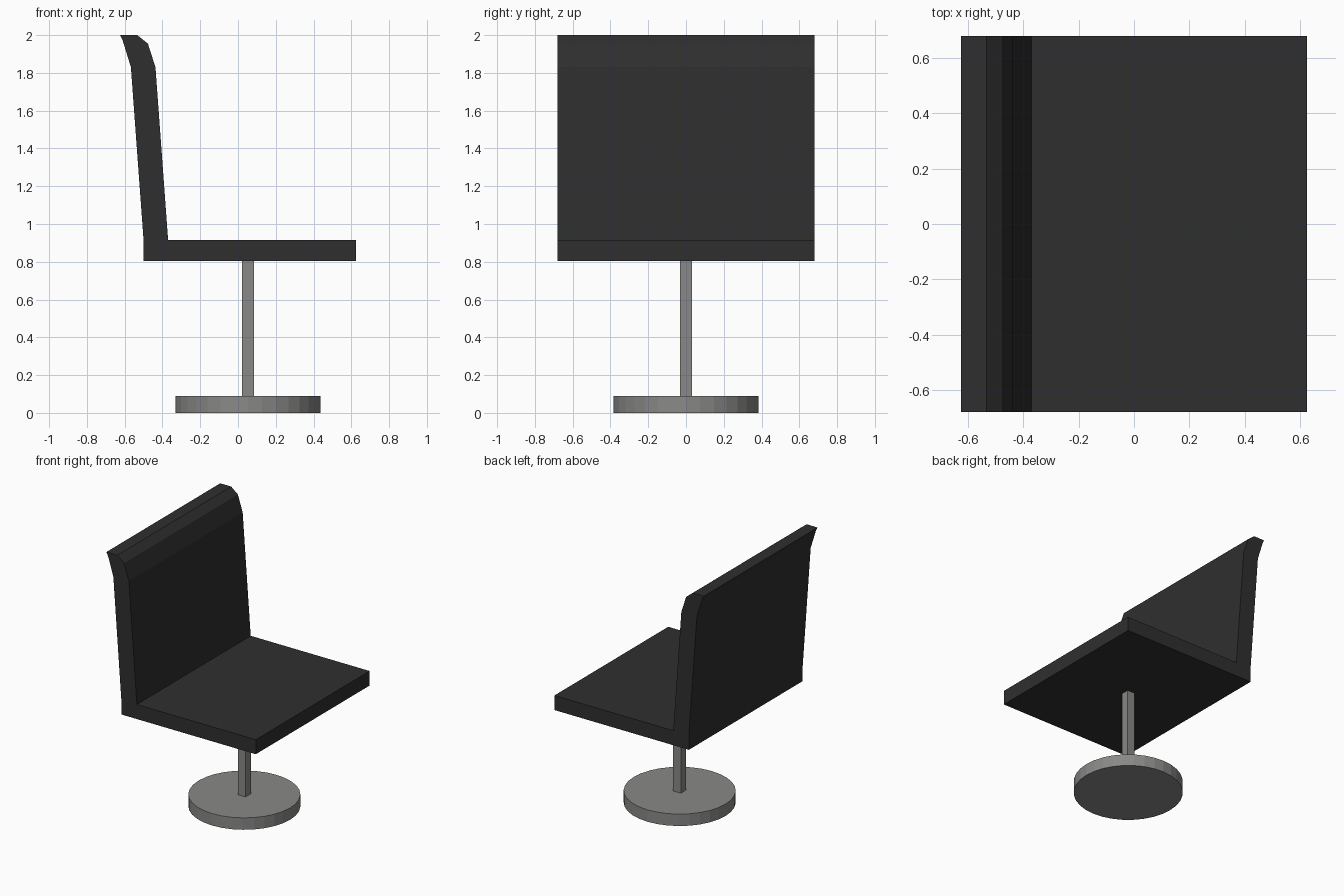
import bpy
import bmesh

cube = bpy.data.objects.get("Cube")
if cube:
    bpy.data.objects.remove(cube, do_unlink=True)


def material(name, color):
    mat = bpy.data.materials.new(name)
    mat.use_nodes = True
    mat.diffuse_color = color
    mat.node_tree.nodes["Principled BSDF"].inputs["Base Color"].default_value = color
    return mat


def extrude_profile(name, points, half_width, mat):
    """Extrude an x-z outline evenly along y."""
    bm = bmesh.new()
    face = bm.faces.new([bm.verts.new((x, -half_width, z)) for x, z in points])
    result = bmesh.ops.extrude_face_region(bm, geom=[face])
    verts = [v for v in result["geom"] if isinstance(v, bmesh.types.BMVert)]
    bmesh.ops.translate(bm, verts=verts, vec=(0, 2 * half_width, 0))
    bmesh.ops.recalc_face_normals(bm, faces=bm.faces)
    mesh = bpy.data.meshes.new(name)
    bm.to_mesh(mesh)
    bm.free()
    mesh.materials.append(mat)
    obj = bpy.data.objects.new(name, mesh)
    bpy.context.collection.objects.link(obj)
    return obj


charcoal = material("charcoal_upholstery", (0.028, 0.028, 0.028, 1))
grey = material("grey_metal", (0.25, 0.25, 0.245, 1))

SEAT_BOTTOM, SEAT_TOP = 0.805, 0.915
CENTRE_X = 0.053

# Seat and backrest share one bent outline
extrude_profile("seat_and_backrest", [
    (-0.50, SEAT_BOTTOM), (0.625, SEAT_BOTTOM), (0.625, SEAT_TOP),
    (-0.37, SEAT_TOP), (-0.437, 1.83), (-0.477, 1.955), (-0.533, 2.0),
    (-0.625, 2.0), (-0.61, 1.97), (-0.567, 1.83), (-0.50, SEAT_TOP),
], 0.68, charcoal)

# Round floor base
BASE_HEIGHT = 0.09
bpy.ops.mesh.primitive_cylinder_add(vertices=32, radius=0.384, depth=BASE_HEIGHT,
                                    location=(CENTRE_X, 0, BASE_HEIGHT / 2))
base = bpy.context.object
base.name = "round_base"
base.data.materials.append(grey)

# Square post from base to seat
extrude_profile("support_post", [
    (CENTRE_X - 0.032, BASE_HEIGHT), (CENTRE_X + 0.032, BASE_HEIGHT),
    (CENTRE_X + 0.032, SEAT_BOTTOM), (CENTRE_X - 0.032, SEAT_BOTTOM),
], 0.032, grey)
